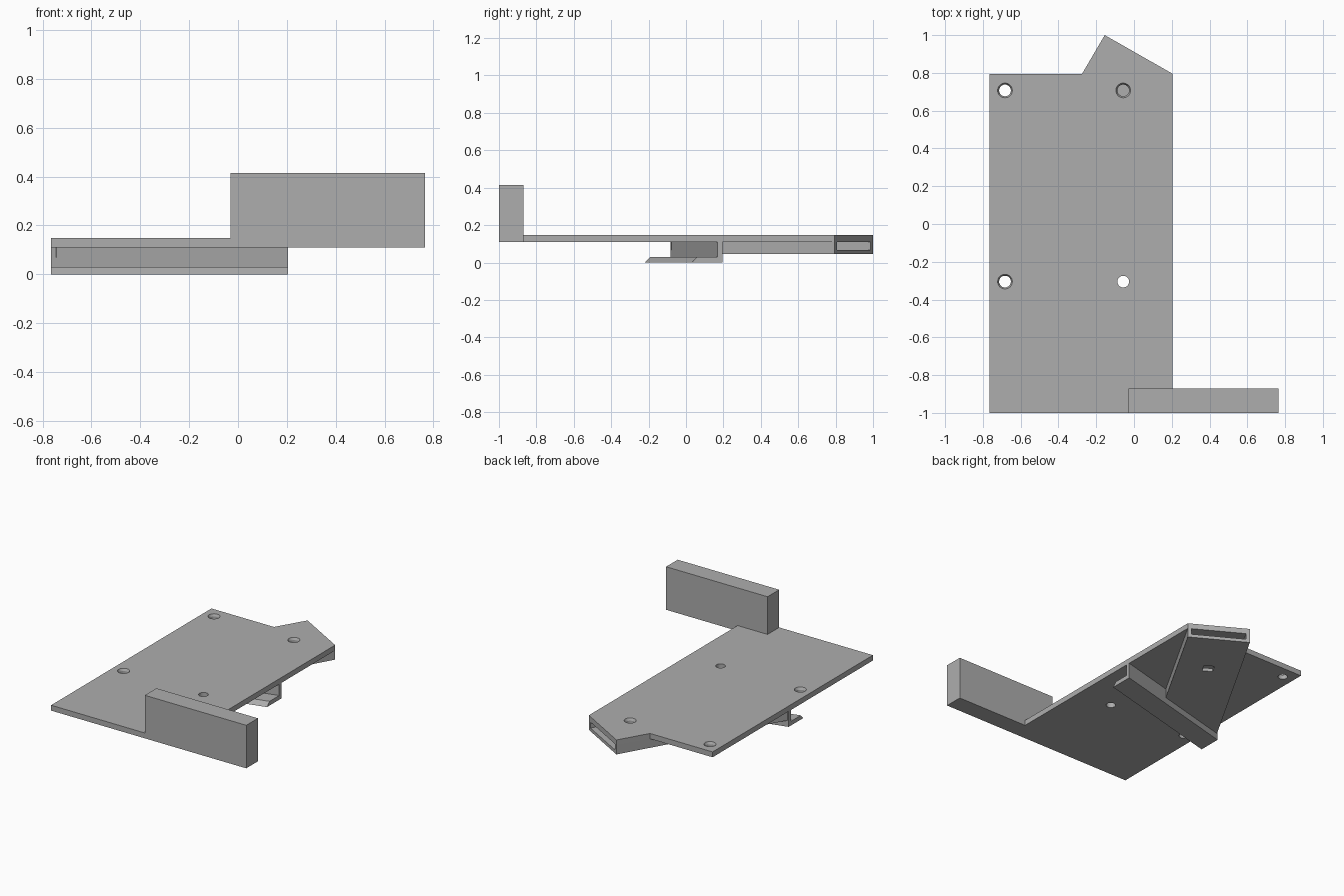
import bpy
import bmesh
from mathutils import Vector, Matrix

cube = bpy.data.objects.get("Cube")
if cube:
    bpy.data.objects.remove(cube, do_unlink=True)

# Single plain grey
grey = bpy.data.materials.new("plain_grey")
grey.use_nodes = True
colour = (0.42, 0.42, 0.42, 1)
grey.diffuse_color = colour
grey.node_tree.nodes["Principled BSDF"].inputs["Base Color"].default_value = colour


def finish(name, bm):
    bmesh.ops.recalc_face_normals(bm, faces=bm.faces)
    mesh = bpy.data.meshes.new(name)
    bm.to_mesh(mesh)
    bm.free()
    mesh.materials.append(grey)
    obj = bpy.data.objects.new(name, mesh)
    bpy.context.collection.objects.link(obj)
    return obj


def sweep(name, points, offset):
    """Close an outline and push it along an offset."""
    bm = bmesh.new()
    face = bm.faces.new([bm.verts.new(p) for p in points])
    ext = bmesh.ops.extrude_face_region(bm, geom=[face], use_keep_orig=True)
    moved = [v for v in ext["geom"] if isinstance(v, bmesh.types.BMVert)]
    bmesh.ops.translate(bm, verts=moved, vec=offset)
    return finish(name, bm)


def slab(name, outline, low, high):
    return sweep(name, [(p[0], p[1], low) for p in outline], (0, 0, high - low))


def cone(name, x, y, low, high, r_low, r_high):
    bm = bmesh.new()
    bmesh.ops.create_cone(bm, cap_ends=True, segments=32, radius1=r_low,
                          radius2=r_high, depth=high - low,
                          matrix=Matrix.Translation((x, y, (low + high) / 2)))
    return finish(name, bm)


def cut(target, cutter):
    mod = target.modifiers.new("cut", "BOOLEAN")
    mod.operation = "DIFFERENCE"
    mod.solver = "EXACT"
    mod.object = cutter
    cutter.hide_render = True
    bpy.context.view_layer.objects.active = target
    bpy.ops.object.modifier_apply(modifier=mod.name)
    bpy.data.objects.remove(cutter, do_unlink=True)


LEFT, RIGHT = -0.765, 0.205
UNDER, TOP = 0.11, 0.148

# Corners of the slanted sleeve: mouth at the back, tail at the channel wall
mouth_a, mouth_b = Vector((-0.155, 1)), Vector((RIGHT, 0.795))
tail_a, tail_b = Vector((LEFT, -0.067)), Vector((-0.199, 0.087))

# Base plate, notched round the upright bar, pointed over the sleeve mouth
plate = slab("base_plate", [(LEFT, -1), (-0.03, -1), (-0.03, -0.87),
                            (RIGHT, -0.87), mouth_b, mouth_a,
                            (-0.275, 0.795), (LEFT, 0.795)], UNDER, TOP)

# Screw holes, three of them countersunk
for x in (-0.683, -0.057):
    for y in (-0.305, 0.707):
        cut(plate, cone("hole_cutter", x, y, 0.09, 0.17, 0.031, 0.031))
        if x < -0.5 or y > 0:
            cut(plate, cone("sink_cutter", x, y, 0.132, 0.164, 0.031, 0.047))

# Upright bar at the front
slab("front_bar", [(-0.03, -1), (0.765, -1), (0.765, -0.87), (-0.03, -0.87)],
     UNDER, 0.415)

# Slanted channel: wall and lip with a bevelled front edge
profile = [(0.195, 0), (0.195, UNDER), (0.168, UNDER),
           (0.168, 0.03), (0.06, 0.03), (0.032, 0)]
sweep("channel_bracket", [(RIGHT, y, z) for y, z in profile],
      (LEFT - RIGHT, -0.252, 0))

# Hollow sleeve: floor and two side walls under the plate
floor = slab("sleeve_floor", [mouth_a, tail_a, tail_b, mouth_b], 0.045, 0.068)
across = (mouth_b - mouth_a).normalized()
along = Vector((-across.y, across.x))
for name, mouth, tail, side in (("sleeve_wall_right", mouth_a, tail_a, 1),
                                ("sleeve_wall_left", mouth_b, tail_b, -1)):
    inset = across * 0.025 * side
    slab(name, [mouth, tail, tail + inset, mouth + inset], 0.068, UNDER)

# Square opening in the sleeve floor
centre = (mouth_a + mouth_b) / 2 - along * 0.386
corners = [centre + across * a * 0.035 + along * b * 0.035
           for a, b in ((-1, -1), (1, -1), (1, 1), (-1, 1))]
cut(floor, slab("square_cutter", corners, 0.03, 0.08))
